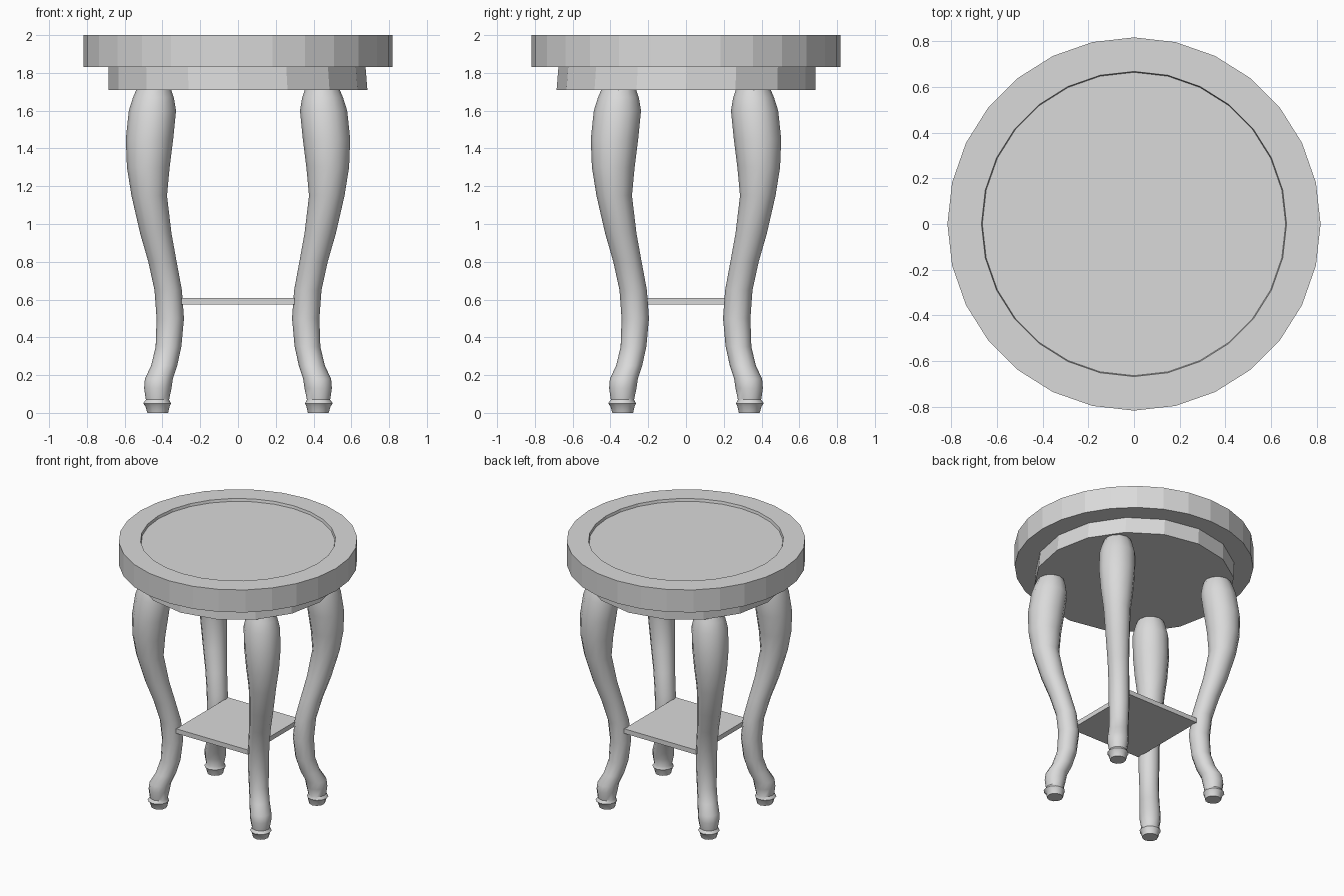
import bpy, bmesh, math

cube = bpy.data.objects.get("Cube")
if cube:
    bpy.data.objects.remove(cube, do_unlink=True)

# One grey for the whole stool
grey = bpy.data.materials.new("plain_grey")
grey.use_nodes = True
colour = (0.7, 0.7, 0.7, 1)
grey.diffuse_color = colour
grey.node_tree.nodes["Principled BSDF"].inputs["Base Color"].default_value = colour


def ring(bm, cx, cy, z, r, sides):
    steps = [2 * math.pi * i / sides for i in range(sides)]
    return [bm.verts.new((cx + r * math.cos(a), cy + r * math.sin(a), z)) for a in steps]


def loft(name, sections, sides, smooth=False):
    """Skin a stack of circles (cx, cy, z, radius) and cap both ends."""
    bm = bmesh.new()
    rings = [ring(bm, *s, sides) for s in sections]
    for low, high in zip(rings, rings[1:]):
        for i in range(sides):
            j = (i + 1) % sides
            bm.faces.new((low[i], low[j], high[j], high[i]))
    bm.faces.new(rings[0][::-1])
    bm.faces.new(rings[-1])
    bmesh.ops.recalc_face_normals(bm, faces=bm.faces)
    return finish(name, bm, smooth)


def finish(name, bm, smooth=False):
    mesh = bpy.data.meshes.new(name)
    bm.to_mesh(mesh)
    bm.free()
    mesh.materials.append(grey)
    obj = bpy.data.objects.new(name, mesh)
    bpy.context.collection.objects.link(obj)
    if smooth:
        bpy.ops.object.select_all(action='DESELECT')
        obj.select_set(True)
        bpy.context.view_layer.objects.active = obj
        bpy.ops.object.shade_smooth_by_angle(angle=math.radians(40))
    return obj


# Round seat with a shallow recess in its top
loft("seat", [(0, 0, 1.83, 0.817), (0, 0, 2.0, 0.817),
              (0, 0, 2.0, 0.668), (0, 0, 1.98, 0.664)], 28)

# Apron ring below the seat, leaning very slightly
loft("apron", [(0, 0, 1.71, 0.685), (-0.005, 0.005, 1.835, 0.68)], 16)

# Curved leg outline: height, inner x, outer x
LEG = [(0, .37, .48), (.035, .362, .49), (.05, .355, .502), (.07, .365, .488),
       (.13, .352, .497), (.18, .345, .493), (.25, .322, .46), (.35, .30, .436),
       (.5, .286, .431), (.65, .297, .442), (.8, .325, .475), (.95, .352, .518),
       (1.15, .376, .564), (1.3, .362, .588), (1.45, .343, .594),
       (1.6, .328, .578), (1.67, .34, .556), (1.73, .36, .53)]
LEG_Y_SHIFT = 0.09

for side, sx in (("left", 1), ("right", -1)):
    for end, sy in (("front", -1), ("back", 1)):
        sections = []
        for z, inner, outer in LEG:
            mid, r = (inner + outer) / 2, (outer - inner) / 2
            sections.append((sx * mid, sy * (mid - LEG_Y_SHIFT), z, r))
        loft(f"{end}_{side}_leg", sections, 12, smooth=True)

# Thin square shelf held between the legs
bm = bmesh.new()
bmesh.ops.create_cube(bm, size=1)
bmesh.ops.scale(bm, vec=(0.60, 0.62, 0.035), verts=bm.verts)
bmesh.ops.translate(bm, vec=(0, 0, 0.592), verts=bm.verts)
finish("shelf", bm)
